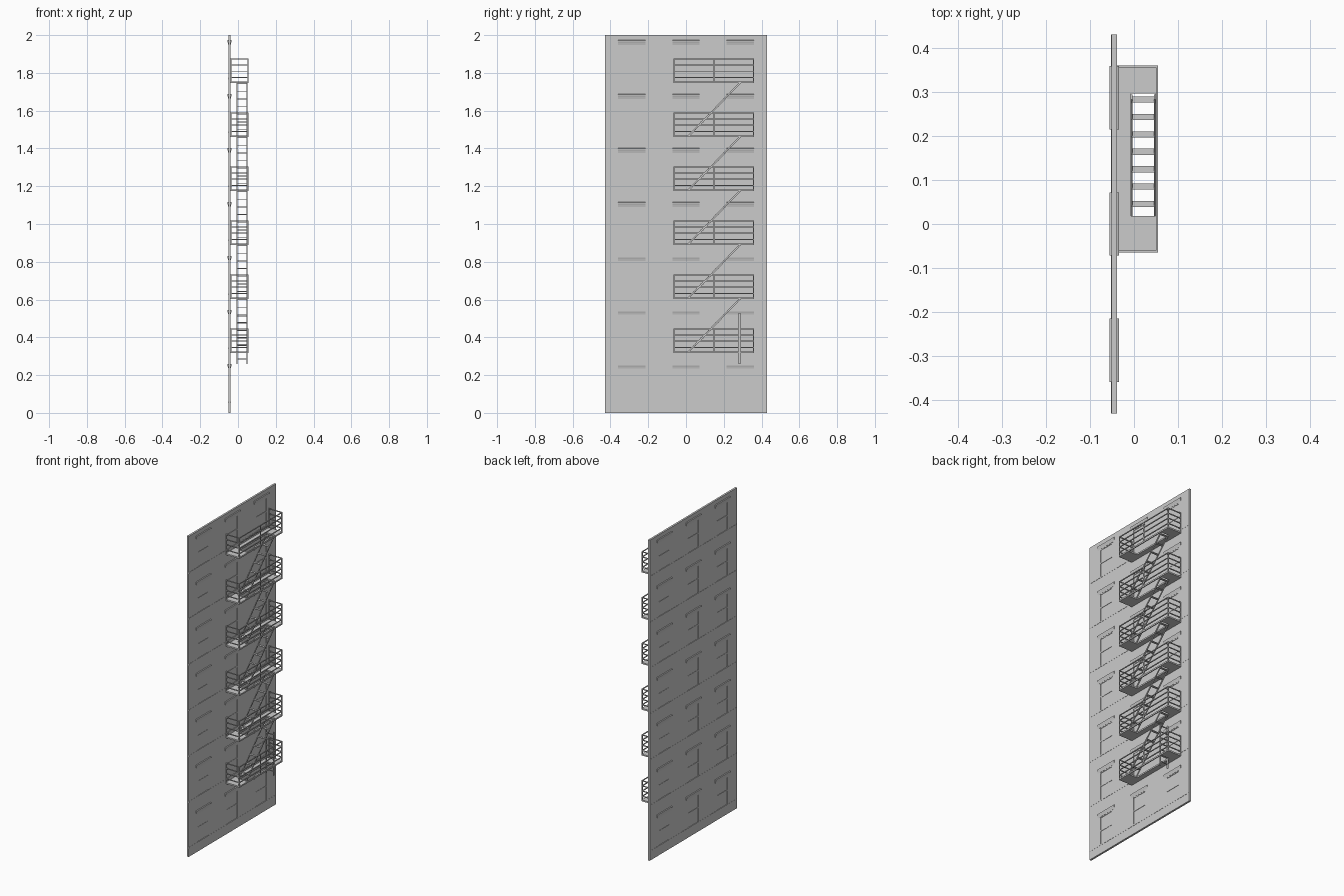
import bpy, bmesh, math
from mathutils import Matrix, Vector

if "Cube" in bpy.data.objects:
    bpy.data.objects.remove(bpy.data.objects["Cube"])

FLOORS, STEP = 7, 2 / 7
WX = -0.045                      # wall centre plane
BAYS = (-0.2867, 0, 0.2867)


def box(bm, x0, x1, y0, y1, z0, z1):
    m = Matrix.Translation(((x0 + x1) / 2, (y0 + y1) / 2, (z0 + z1) / 2))
    m = m @ Matrix.Diagonal((x1 - x0, y1 - y0, z1 - z0, 1))
    bmesh.ops.create_cube(bm, size=1, matrix=m)


def prism(bm, pts, axis, a, b):
    """Extrude a 2D outline along x (points y,z) or y (points x,z)."""
    def place(p, t):
        return (t, p[0], p[1]) if axis == 'x' else (p[0], t, p[1])
    lo = [bm.verts.new(place(p, a)) for p in pts]
    hi = [bm.verts.new(place(p, b)) for p in pts]
    faces = [bm.faces.new(lo), bm.faces.new(hi[::-1])]
    n = len(pts)
    for i in range(n):
        j = (i + 1) % n
        faces.append(bm.faces.new((lo[j], lo[i], hi[i], hi[j])))
    bmesh.ops.recalc_face_normals(bm, faces=faces)


def finish(bm, name):
    me = bpy.data.meshes.new(name)
    bm.to_mesh(me)
    bm.free()
    ob = bpy.data.objects.new(name, me)
    bpy.context.collection.objects.link(ob)
    return ob


# Wall: full-width bands plus piers between the window openings
wall, sashes, lintels = bmesh.new(), bmesh.new(), bmesh.new()
HW, SILL, HEAD = 0.057, 0.06, 0.235
for f in range(FLOORS):
    z = f * STEP
    x0, x1 = WX - 0.006, WX + 0.006
    box(wall, x0, x1, -0.43, 0.43, z, z + SILL)
    box(wall, x0, x1, -0.43, 0.43, z + HEAD, z + STEP)
    edges = [-0.43] + [e for c in BAYS for e in (c - HW, c + HW)] + [0.43]
    for a, b in zip(edges[::2], edges[1::2]):
        box(wall, x0, x1, a, b, z + SILL, z + HEAD)
    # sill course
    box(wall, x0 - 0.001, x1 + 0.001, -0.43, 0.43, z + SILL - 0.008, z + SILL)
    for c in BAYS:
        # double-hung sash: glass, stiles, head and meeting rail
        box(sashes, WX - 0.003, WX + 0.003, c - HW, c + HW, z + SILL, z + HEAD)
        for a, b, zz0, zz1 in ((c - HW, c - HW + 0.007, SILL, HEAD),
                               (c + HW - 0.007, c + HW, SILL, HEAD),
                               (c - HW, c + HW, HEAD - 0.007, HEAD),
                               (c - HW, c + HW, 0.142, 0.151)):
            box(sashes, WX - 0.005, WX + 0.005, a, b, z + zz0, z + zz1)
        # moulded lintel, widening upward
        half = [(0.006, 0.234), (0.008, 0.243), (0.011, 0.252), (0.011, 0.258), (0.006, 0.260)]
        prof = [(WX + x, z + h) for x, h in half] + [(WX - x, z + h) for x, h in half[::-1]]
        prism(lintels, prof, 'y', c - 0.072, c + 0.072)
finish(wall, "wall")
finish(sashes, "window_sashes")
finish(lintels, "window_lintels")

# Fire escape landings with a stair opening
Y0, Y1, XA, XB = -0.065, 0.36, -0.039, 0.055
HX0, HX1, HY0, HY1 = -0.007, 0.049, 0.018, 0.296
T = 0.005
decks, rails, stairs = bmesh.new(), bmesh.new(), bmesh.new()
for f in range(1, FLOORS):
    z = f * STEP + 0.031
    zt = z + 0.009
    box(decks, XA, HX0, Y0, Y1, z, zt)
    box(decks, HX1, XB, Y0, Y1, z, zt)
    box(decks, HX0, HX1, Y0, HY0, z, zt)
    box(decks, HX0, HX1, HY1, Y1, z, zt)
    # railing bars on three sides
    for h in (0.033, 0.066, 0.098, 0.13):
        box(rails, XB - T, XB, Y0, Y1, z + h - T, z + h)
        box(rails, XA, XB - T, Y0, Y0 + T, z + h - T, z + h)
        box(rails, XA, XB - T, Y1 - T, Y1, z + h - T, z + h)
    # posts
    for x, y in ((XB, Y0), (XB, 0.145), (XB, Y1 - T), (XA + T, Y0), (XA + T, Y1 - T)):
        box(rails, x - T, x, y, y + T, z, z + 0.13)
    # stair flight up to the next landing
    if f < FLOORS - 1:
        a, b = (0.012, zt - 0.004), (0.288, zt + STEP - 0.005)
        w = 0.006
        side = [(a[0] - w, a[1]), (a[0] + w, a[1]), (b[0] + w, b[1]), (b[0] - w, b[1])]
        for x in (HX0, HX1 - 0.004):
            prism(stairs, side, 'x', x, x + 0.004)
        for i in range(7):
            t = (i + 0.85) / 7
            y, zz = a[0] + (b[0] - a[0]) * t, a[1] + (b[1] - a[1]) * t
            box(stairs, HX0 + 0.003, HX1 - 0.003, y - 0.007, y + 0.007, zz - 0.002, zz + 0.002)
finish(decks, "landings")
finish(rails, "railings")
finish(stairs, "stair_flights")

# Vertical drop ladder through the lowest landing
ladder = bmesh.new()
for x in (HX0, HX1 - 0.004):
    box(ladder, x, x + 0.004, 0.279, 0.288, 0.258, 0.53)
for i in range(7):
    z = 0.285 + i * 0.038
    box(ladder, HX0 + 0.003, HX1 - 0.003, 0.281, 0.286, z - 0.0025, z + 0.0025)
finish(ladder, "drop_ladder")
